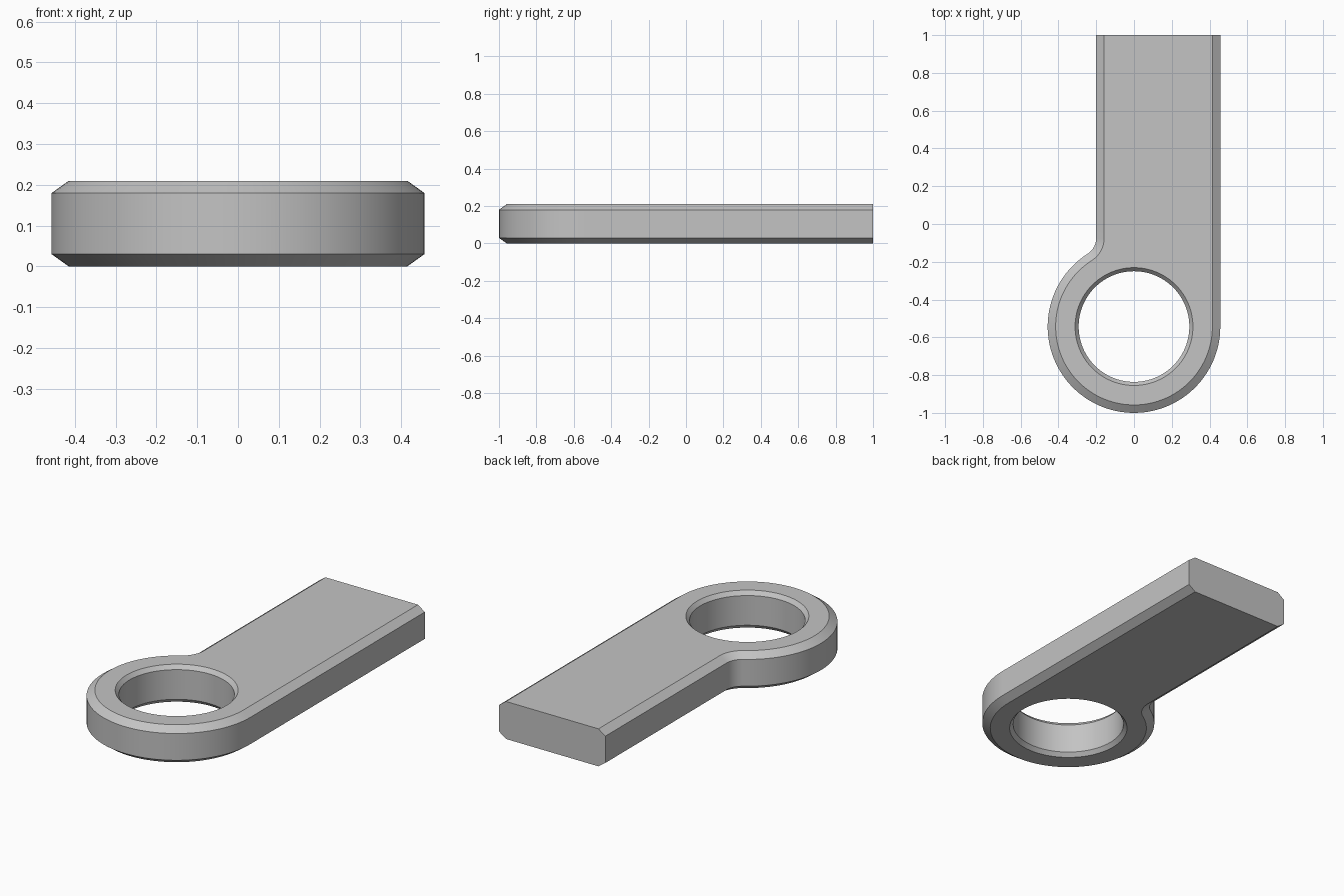
import bpy, bmesh, math

old = bpy.data.objects.get("Cube")
if old:
    bpy.data.objects.remove(old, do_unlink=True)

HEIGHT = 0.21
RADIUS = 0.457           # outer radius of the eye
CENTRE = RADIUS - 1      # y of the eye
EDGE_X = -0.2            # left edge of the bar
FILLET = 0.1             # concave blend between bar and eye
CHAMFER, CHAMFER_Z = 0.042, 0.03
HOLE, HOLE_CHAMFER, HOLE_Z = 0.293, 0.019, 0.022


def arc(cx, cy, r, start, end, n):
    steps = [start + (end - start) * i / n for i in range(n + 1)]
    return [(cx + r * math.cos(a), cy + r * math.sin(a)) for a in steps]


def outline(inset):
    """Bar and eye outline, moved inward by inset except at the cut end."""
    fx = EDGE_X - FILLET
    fy = CENTRE + math.sqrt((RADIUS + FILLET) ** 2 - fx ** 2)
    join = math.atan2(fy - CENTRE, fx)
    pts = [(RADIUS - inset, 1), (EDGE_X + inset, 1)]
    pts += arc(fx, fy, FILLET + inset, 0, join - math.pi, 16)
    pts += arc(0, CENTRE, RADIUS - inset, join, 2 * math.pi, 72)[1:]
    return pts


def circle(r):
    return arc(0, CENTRE, r, 0, 2 * math.pi, 96)[:-1]


def add_loop(bm, pts, z):
    return [bm.verts.new((x, y, z)) for x, y in pts]


def skin(bm, loops):
    for a, b in zip(loops, loops[1:]):
        for i in range(len(a)):
            j = (i + 1) % len(a)
            # the cut end is closed by one flat face
            if not (a[i].co.y > 0.99 and a[j].co.y > 0.99):
                bm.faces.new((a[i], a[j], b[j], b[i]))


bm = bmesh.new()

# Outer wall with chamfered top and bottom edges
outer = [add_loop(bm, outline(d), z) for d, z in (
    (CHAMFER, 0), (0, CHAMFER_Z), (0, HEIGHT - CHAMFER_Z), (CHAMFER, HEIGHT))]
skin(bm, outer)
bm.faces.new([l[0] for l in outer] + [l[1] for l in reversed(outer)])

# Hole wall with chamfered rims
inner = [add_loop(bm, circle(HOLE + d), z) for d, z in (
    (HOLE_CHAMFER, 0), (0, HOLE_Z), (0, HEIGHT - HOLE_Z), (HOLE_CHAMFER, HEIGHT))]
skin(bm, inner)

# Flat top and bottom between outline and hole
for k in (0, -1):
    edges = []
    for loop in (outer[k], inner[k]):
        for i, v in enumerate(loop):
            w = loop[(i + 1) % len(loop)]
            edges.append(bm.edges.get((v, w)) or bm.edges.new((v, w)))
    bmesh.ops.triangle_fill(bm, edges=edges, use_beauty=True)

bmesh.ops.recalc_face_normals(bm, faces=bm.faces)
mesh = bpy.data.meshes.new("eye_bar")
bm.to_mesh(mesh)
bm.free()

# Material
grey = bpy.data.materials.new("light grey")
grey.use_nodes = True
colour = (0.55, 0.55, 0.55, 1)
grey.diffuse_color = colour
grey.node_tree.nodes["Principled BSDF"].inputs["Base Color"].default_value = colour
mesh.materials.append(grey)

bar = bpy.data.objects.new("eye_bar", mesh)
bpy.context.collection.objects.link(bar)
bpy.ops.object.select_all(action="DESELECT")
bar.select_set(True)
bpy.context.view_layer.objects.active = bar
bpy.ops.object.shade_smooth_by_angle(angle=math.radians(20))
